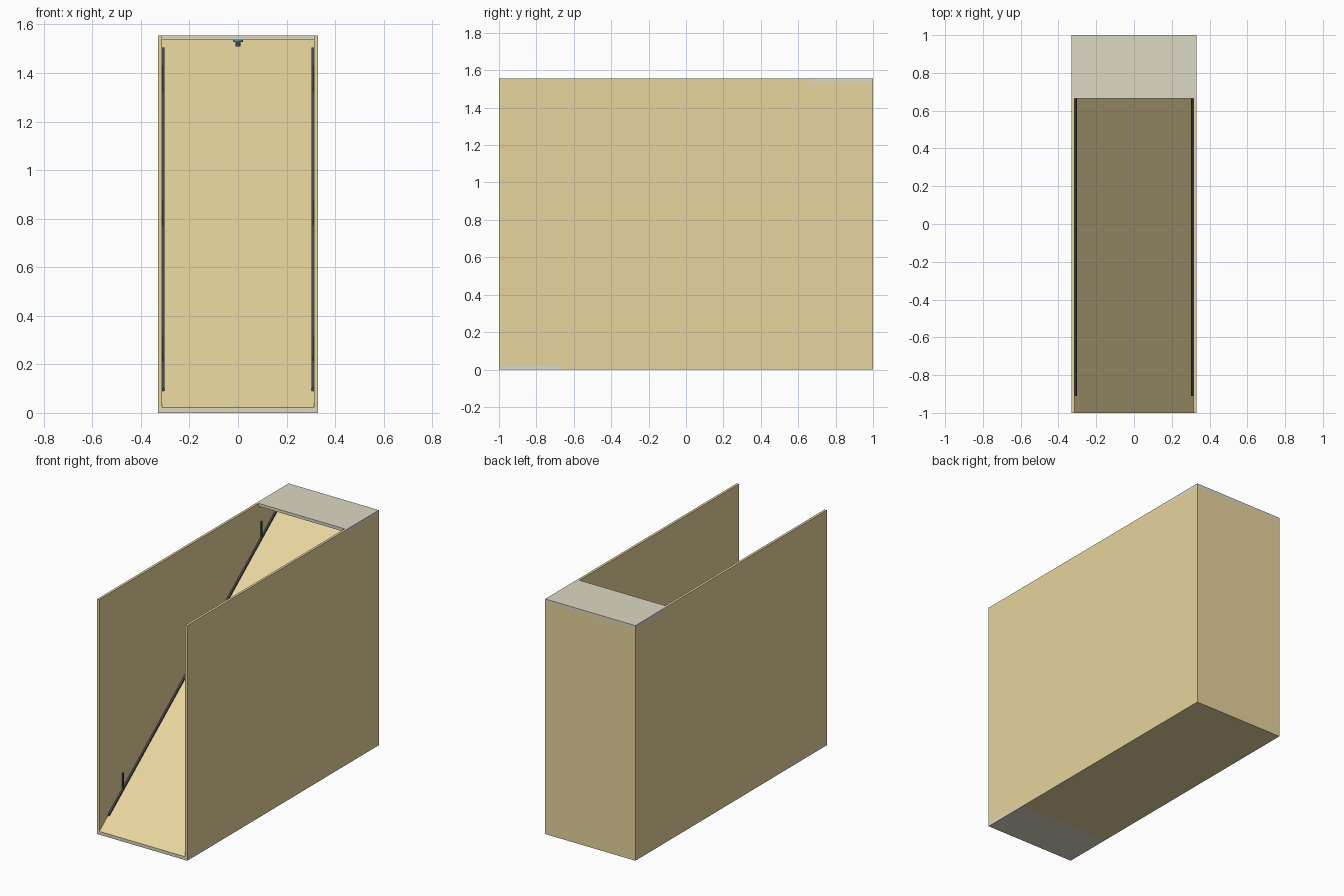
import bpy, bmesh
from math import atan2, hypot

if "Cube" in bpy.data.objects:
    bpy.data.objects.remove(bpy.data.objects["Cube"])

W, T, H, S = 0.33, 0.016, 1.555, 0.02   # half width, wall, height, slab
Z0 = 0.022                              # ramp height at the front edge
SLOPE = (H - S - Z0) / (1 - T) * 0.5 * 2 / 2.016 * 1.008


def material(name, rgb):
    m = bpy.data.materials.new(name)
    m.diffuse_color = (*rgb, 1)
    m.use_nodes = True
    m.node_tree.nodes["Principled BSDF"].inputs["Base Color"].default_value = m.diffuse_color
    return m


tan = material("tan_panel", (0.80, 0.66, 0.34))
pale = material("pale_slab", (0.72, 0.69, 0.55))
dark = material("dark_metal", (0.06, 0.065, 0.08))
teal = material("teal_trim", (0.05, 0.35, 0.38))


def extrude(name, profile, x0, x1, mat):
    """Extrude a (y, z) outline from x0 to x1."""
    bm = bmesh.new()
    face = bm.faces.new([bm.verts.new((x0, y, z)) for y, z in profile])
    ext = bmesh.ops.extrude_face_region(bm, geom=[face])
    moved = [v for v in ext["geom"] if isinstance(v, bmesh.types.BMVert)]
    bmesh.ops.translate(bm, verts=moved, vec=(x1 - x0, 0, 0))
    bmesh.ops.recalc_face_normals(bm, faces=bm.faces)
    me = bpy.data.meshes.new(name)
    bm.to_mesh(me)
    bm.free()
    me.materials.append(mat)
    ob = bpy.data.objects.new(name, me)
    bpy.context.collection.objects.link(ob)
    return ob


def rect(y0, y1, z0, z1):
    return [(y0, z0), (y1, z0), (y1, z1), (y0, z1)]


def mirrored(ob):
    ob.modifiers.new("mirror", "MIRROR").use_axis = (True, False, False)


slope = (H - Z0) / 2


def ramp_z(y):
    return Z0 + slope * (y + 1)


# side walls, notched where the two slabs pass through
mirrored(extrude("side_wall", [(-1, S), (-0.67, S), (-0.67, 0), (1, 0), (1, H - S),
                               (0.665, H - S), (0.665, H), (-1, H)], W - T, W, tan))

# back wall
extrude("back_wall", rect(1 - T, 1, 0, H - S), -W + T, W - T, tan)

# solid ramp rising from the front to the back
yb = 1 - T
extrude("ramp", [(-1, S), (-0.67, S), (-0.67, 0), (yb, 0), (yb, H - S),
                 (-1 + (H - S - Z0) / slope, H - S), (-1, Z0)], -W + T, W - T, tan)

# lower entry slab and upper landing slab
extrude("entry_slab", rect(-1, -0.67, 0, S), -W, W, pale)
extrude("top_slab", rect(0.665, 1, H - S, H), -W, W, pale)

# dark rails along the ramp edges
ya, yc, t = -0.91, 0.92, 0.012
mirrored(extrude("edge_rail", [(ya, ramp_z(ya) - 0.004), (yc, ramp_z(yc) - 0.004),
                               (yc, ramp_z(yc) + t), (ya, ramp_z(ya) + t)],
                 W - T - 0.011, W - T, dark))

# short upright posts on the walls
for i, y in enumerate((-0.757, -0.03, 0.69)):
    mirrored(extrude(f"rail_post_{i + 1}", rect(y - 0.005, y + 0.005, ramp_z(y), ramp_z(y) + 0.11),
                     W - T - 0.006, W - T, dark))


# ceiling lamp under the landing
def disc(name, r, z0, z1, mat):
    bpy.ops.mesh.primitive_cylinder_add(vertices=16, radius=r, depth=z1 - z0,
                                        location=(0, 0.82, (z0 + z1) / 2))
    ob = bpy.context.object
    ob.name = name
    ob.data.materials.append(mat)
    bpy.ops.object.shade_smooth_by_angle()


disc("lamp_flange", 0.02, H - S - 0.007, H - S, teal)
disc("lamp_body", 0.01, H - S - 0.026, H - S - 0.007, dark)
